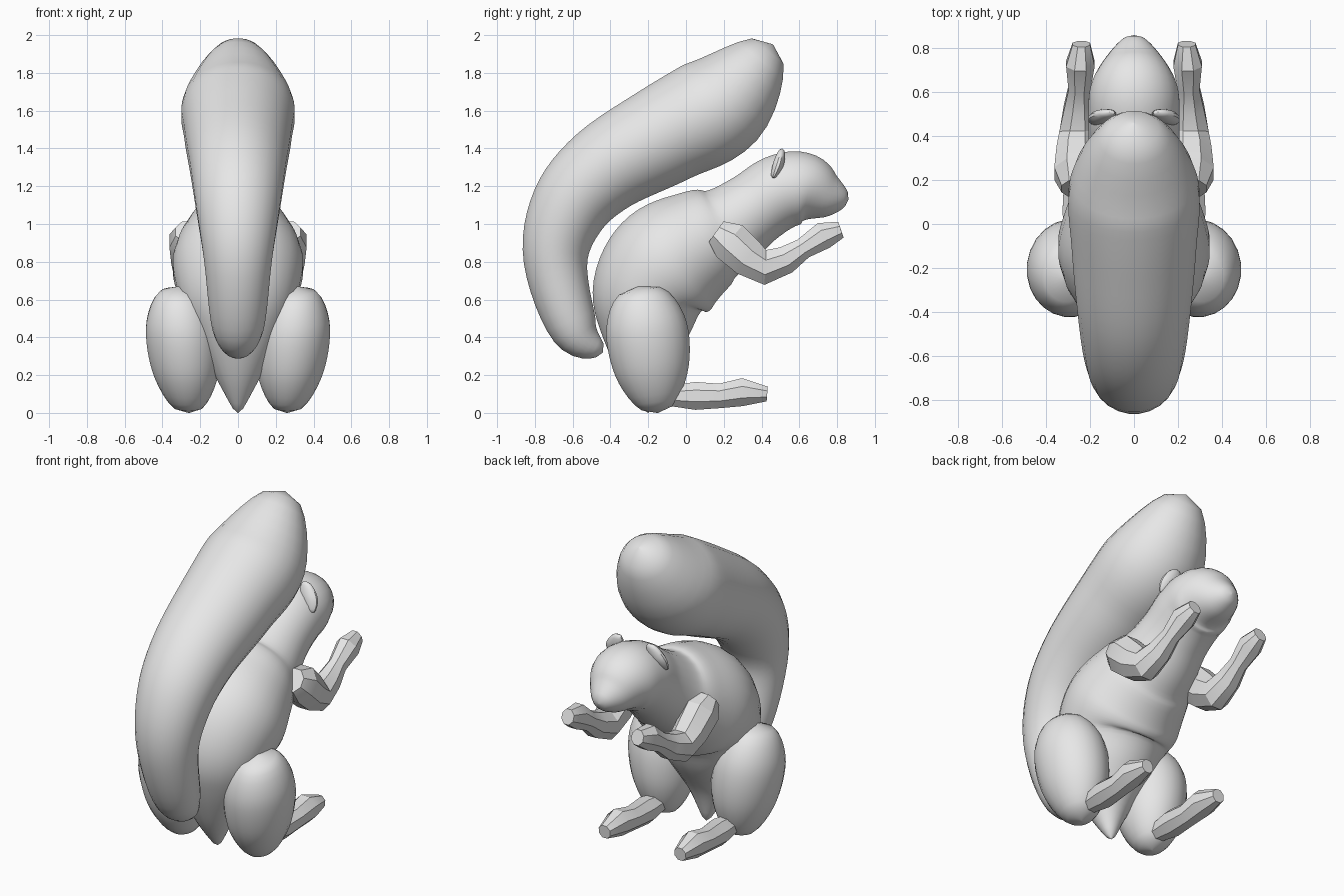
import bpy, bmesh, math
from mathutils import Vector

if "Cube" in bpy.data.objects:
    bpy.data.objects.remove(bpy.data.objects["Cube"])

fur = bpy.data.materials.new("plain grey")
fur.use_nodes = True
fur.diffuse_color = (0.8, 0.8, 0.8, 1)
fur.node_tree.nodes["Principled BSDF"].inputs["Base Color"].default_value = fur.diffuse_color


def smooth_path(keys, steps):
    """Resample the key sections along a flowing curve."""
    last = len(keys) - 1
    result = []
    for i in range(last):
        start, end = keys[i], keys[i + 1]
        pull_in = (end - keys[max(i - 1, 0)]) / 2
        pull_out = (keys[min(i + 2, last)] - start) / 2
        for k in range(steps):
            t = k / steps
            ease = t * t * (3 - 2 * t)
            bend = t * (1 - t)
            result.append(start.lerp(end, ease) + pull_in * bend * (1 - t) - pull_out * bend * t)
    result.append(keys[last])
    return result


def limb(name, keys, start_x=0, end_x=0, flat=1, sides=24, steps=6, tip=0.02, power=20, angle=40):
    """Sweep an oval along keys of (y, z, radius), rounding off both ends."""
    points = smooth_path([Vector(key) for key in keys], steps)
    last = len(points) - 1
    bm = bmesh.new()
    rings = []
    for i, point in enumerate(points):
        y, z, radius = point
        u = i / last
        rounding = math.sqrt((1 - u ** power) * (1 - (1 - u) ** power))
        radius *= max(rounding, tip)
        x = start_x + (end_x - start_x) * u
        step = points[min(i + 1, last)] - points[max(i - 1, 0)]
        along = step.xy.normalized()
        ring = []
        for k in range(sides):
            turn = math.tau * (k + 0.5) / sides
            rise = radius * math.cos(turn)
            spread = radius * flat * math.sin(turn)
            ring.append(bm.verts.new((x + spread, y - along.y * rise, z + along.x * rise)))
        rings.append(ring)
    for ring, following in zip(rings, rings[1:]):
        for k in range(sides):
            n = (k + 1) % sides
            bm.faces.new((ring[k], ring[n], following[n], following[k]))
    bm.faces.new(rings[0])
    bm.faces.new(rings[-1])
    bmesh.ops.recalc_face_normals(bm, faces=bm.faces)
    mesh = bpy.data.meshes.new(name)
    bm.to_mesh(mesh)
    bm.free()
    mesh.materials.append(fur)
    part = bpy.data.objects.new(name, mesh)
    bpy.context.collection.objects.link(part)
    bpy.ops.object.select_all(action='DESELECT')
    part.select_set(True)
    bpy.context.view_layer.objects.active = part
    bpy.ops.object.shade_smooth_by_angle(angle=math.radians(angle))


# Body, neck and head in one sweep from rump to nose
limb("body_and_head", [
    (-.2, 0, .04), (-.23, .22, .14), (-.22, .45, .25), (-.19, .65, .31), (-.08, .8, .33),
    (.1, .92, .28), (.22, .98, .23), (.36, 1.08, .2), (.5, 1.17, .2), (.63, 1.19, .19),
    (.76, 1.15, .13), (.86, 1.13, .07)], flat=1.05)

# Bushy curved tail
limb("tail", [
    (-.44, .32, .06), (-.59, .44, .13), (-.69, .8, .17), (-.62, 1.08, .21), (-.43, 1.29, .24),
    (-.1, 1.48, .27), (.2, 1.65, .28), (.46, 1.95, .16)], flat=1.06)

for label, side in (("left", 1), ("right", -1)):
    # Rounded haunch
    limb(label + "_thigh", [(-.25, .67, .17), (-.21, .45, .22), (-.18, .22, .2), (-.15, 0, .12)],
         side * .31, side * .26, flat=.9, power=9)
    # Faceted foot
    limb(label + "_foot", [
        (-.15, .09, .08), (.05, .09, .08), (.18, .09, .07), (.3, .11, .08), (.43, .1, .07)],
        side * .25, side * .26, sides=8, steps=1, tip=.6, angle=30)
    # Faceted arm from shoulder through elbow to paw
    limb(label + "_arm", [
        (.16, .96, .12), (.23, .91, .12), (.33, .82, .11), (.42, .77, .1), (.53, .81, .08),
        (.62, .87, .06), (.73, .94, .08), (.82, .97, .08)],
        side * .27, side * .24, flat=.9, sides=8, steps=1, tip=.6, angle=30)
    # Thin leaf-shaped ear lying against the head
    limb(label + "_ear", [(.46, 1.24, .02), (.49, 1.32, .03), (.51, 1.4, .02)],
         side * .18, side * .11, flat=2, sides=12, power=6)
